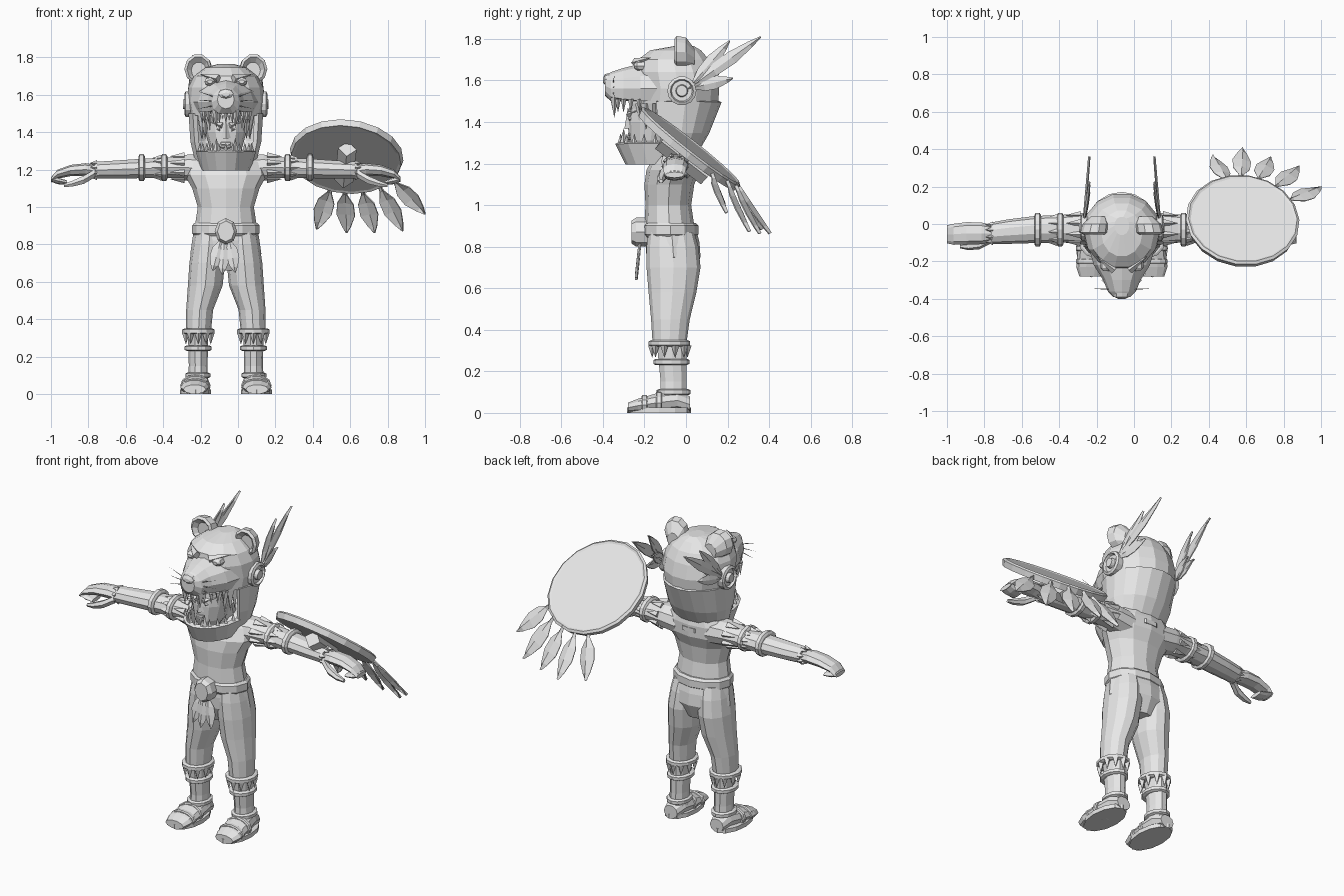
import bpy, bmesh
from math import sin, cos, radians
from mathutils import Vector

default = bpy.data.objects.get("Cube")
if default:
    bpy.data.objects.remove(default, do_unlink=True)

GREY = (0.8, 0.8, 0.8, 1)
clay = bpy.data.materials.new("plain_grey")
clay.use_nodes = True
clay.diffuse_color = GREY
shader = next(n for n in clay.node_tree.nodes if n.type == 'BSDF_PRINCIPLED')
shader.inputs["Base Color"].default_value = GREY

MIDDLE = Vector((-0.065, 0, 0))   # the figure stands beside the shield


def build(name, verts, faces, mirror=False, solid=0, location=MIDDLE):
    """Make a flat shaded object, optionally mirrored left to right or thickened."""
    mesh = bpy.data.meshes.new(name)
    mesh.from_pydata(verts, [], faces)
    bm = bmesh.new()
    bm.from_mesh(mesh)
    bmesh.ops.recalc_face_normals(bm, faces=bm.faces)
    bm.to_mesh(mesh)
    bm.free()
    mesh.materials.append(clay)
    ob = bpy.data.objects.new(name, mesh)
    ob.location = location
    bpy.context.collection.objects.link(ob)
    if solid:
        thick = ob.modifiers.new("thickness", 'SOLIDIFY')
        thick.thickness, thick.offset = solid, 0
    if mirror:
        ob.modifiers.new("both_sides", 'MIRROR').use_clip = False
    return ob


def around(axis, section, angle):
    """Point on an elliptical section: (position, centre u, centre v, radius u, radius v)."""
    t, u, v, ru, rv = section
    u, v = u + ru * cos(radians(angle)), v + rv * sin(radians(angle))
    return {'x': Vector((t, u, v)), 'y': Vector((u, t, v)), 'z': Vector((u, v, t))}[axis]


def loft(name, axis, sections, sides=12, arc=None, floor=-1, **options):
    """Bridge elliptical sections; an arc leaves the shell open."""
    start, end = arc or (0, 360)
    count = sides + 1 if arc else sides
    verts = []
    for section in sections:
        for i in range(count):
            p = around(axis, section, start + (end - start) * i / sides)
            p.z = max(p.z, floor)
            verts.append(p)
    faces = []
    for r in range(len(sections) - 1):
        for i in range(sides):
            a, b = r * count + i, r * count + (i + 1) % count
            faces.append((a, b, b + count, a + count))
    if not arc:
        last = len(verts) - count
        faces += [tuple(range(count)), tuple(range(last, last + count))]
    return build(name, verts, faces, **options)


def band(name, axis, section, width, bulge=0.012, **options):
    """Bevelled ring standing proud of a limb."""
    t, u, v, ru, rv = section
    steps = [(-0.5, 0), (-0.3, bulge), (0.3, bulge), (0.5, 0)]
    return loft(name, axis, [(t + s * width, u, v, ru + g, rv + g) for s, g in steps], **options)


def spikes(name, pairs, radius, sides=4, **options):
    """Pointed cones from each base to each tip, in one object."""
    verts, faces = [], []
    for base, tip in pairs:
        base, tip = Vector(base), Vector(tip)
        turn = (tip - base).to_track_quat('Z', 'Y')
        n = len(verts)
        for i in range(sides):
            a = radians(360 * i / sides)
            verts.append(base + turn @ Vector((radius * cos(a), radius * sin(a), 0)))
        verts.append(tip)
        faces += [(n + i, n + (i + 1) % sides, n + sides) for i in range(sides)]
        faces.append(tuple(range(n, n + sides)))
    return build(name, verts, faces, **options)


def fringe(name, axis, section, length, count, radius, arc=(0, 360), **options):
    """Row of points hanging along the axis from an elliptical edge."""
    step = (arc[1] - arc[0]) / count
    t, *rest = section
    pairs = [(around(axis, section, arc[0] + step * (i + 0.5)),
              around(axis, (t + length, *rest), arc[0] + step * (i + 0.5))) for i in range(count)]
    return spikes(name, pairs, radius, **options)


def feather(name, base, tip, width, facing, **options):
    """Leaf shaped blade with a raised spine."""
    base, tip = Vector(base), Vector(tip)
    along = tip - base
    side = along.cross(Vector(facing)).normalized()
    lift = side.cross(along).normalized() * width * 0.12
    verts, faces = [], []
    for t, w in ((0, 0.1), (0.15, 0.25), (0.35, 0.9), (0.6, 1), (0.85, 0.5), (1, 0.04)):
        p = base + along * t
        verts += [p - side * width * w / 2, p + lift, p + side * width * w / 2]
    for r in range(0, len(verts) - 3, 3):
        faces += [(r, r + 1, r + 4, r + 3), (r + 1, r + 2, r + 5, r + 4)]
    return build(name, verts, faces, solid=0.006, **options)


# Torso, hips and belt
loft("torso", 'z', [(0.84, 0, -.07, .17, .12), (0.9, 0, -.08, .165, .12), (1, 0, -.085, .15, .11),
                    (1.1, 0, -.08, .18, .12), (1.17, 0, -.06, .22, .13), (1.24, 0, -.04, .21, .11),
                    (1.28, 0, -.03, .17, .09), (1.3, 0, -.03, .1, .08)])
loft("hips", 'z', [(.66, 0, -.06, .08, .09), (.75, 0, -.06, .19, .13), (.82, 0, -.065, .18, .13),
                   (.88, 0, -.07, .17, .12)])
band("belt", 'z', (.88, 0, -.075, .168, .122), .07)
loft("buckle", 'y', [(-.18, 0, .87, .06, .07), (-.24, 0, .87, .06, .07), (-.262, 0, .87, .045, .055)], 8)
for tip_x, tip_z in ((-.07, .66), (-.02, .64), (.05, .65)):
    feather("loincloth_strip", (tip_x / 3, -.215, .84), (tip_x, -.235, tip_z), .07, (0, -1, 0))

# Legs
loft("trouser_leg", 'z', [(.32, .147, -.08, .066, .08), (.45, .14, -.075, .072, .093),
                          (.58, .11, -.065, .093, .115), (.7, .1, -.06, .095, .13),
                          (.8, .09, -.065, .09, .125), (.87, .085, -.07, .08, .11)], mirror=True)
loft("shin", 'z', [(.06, .15, -.06, .055, .07), (.15, .148, -.06, .05, .065),
                   (.34, .148, -.07, .055, .075)], 10, mirror=True)
band("knee_cuff", 'z', (.335, .147, -.08, .075, .088), .03, mirror=True)
fringe("knee_fringe", 'z', (.325, .147, -.078, .07, .085), -.06, 10, .02, mirror=True)
band("shin_cuff", 'z', (.245, .148, -.07, .06, .075), .03, mirror=True)
band("ankle_cuff", 'z', (.1, .15, -.06, .055, .07), .03, mirror=True)

# Sandals
loft("foot", 'y', [(.02, .155, .04, .045, .04), (-.04, .155, .06, .062, .05), (-.13, .16, .05, .074, .05),
                   (-.23, .167, .035, .077, .035), (-.28, .167, .025, .06, .025)], 10, floor=0, mirror=True)
loft("sole", 'z', [(0, .163, -.13, .083, .155), (.025, .163, -.13, .083, .155)], mirror=True)
for y, height in ((-.13, .052), (-.2, .042)):
    band("sandal_strap", 'y', (y, .163, height - .005, .075, height), .03, .006, floor=0, mirror=True)

# Arms with cuffs and pointed trim
loft("arm", 'x', [(.1, -.03, 1.2, .09, .08), (.2, -.025, 1.21, .085, .074), (.3, -.025, 1.21, .075, .057),
                  (.47, -.03, 1.205, .072, .054), (.6, -.04, 1.2, .066, .05), (.7, -.05, 1.197, .058, .047)],
     10, mirror=True)
for x in (.33, .45):
    band("arm_cuff", 'x', (x, -.03, 1.21, .078, .06), .035, mirror=True)
fringe("arm_fringe", 'x', (.345, -.03, 1.21, .07, .052), .05, 9, .018, mirror=True)
fringe("shoulder_trim", 'x', (.22, -.025, 1.21, .078, .066), .08, 8, .022, mirror=True)
fringe("wrist_trim", 'x', (.69, -.05, 1.197, .05, .04), .04, 8, .016, mirror=True)
loft("hand", 'x', [(.68, -.05, 1.19, .04, .033), (.75, -.05, 1.2, .058, .034), (.83, -.05, 1.195, .06, .03),
                   (.9, -.055, 1.175, .056, .024), (.935, -.055, 1.145, .048, .014)], 8, mirror=True)
loft("thumb", 'x', [(.7, -.08, 1.18, .025, .025), (.76, -.11, 1.145, .025, .025),
                    (.82, -.12, 1.125, .02, .018), (.865, -.12, 1.115, .01, .01)], 6, mirror=True)
loft("curled_fingers", 'x', [(.85, -.055, 1.13, .045, .012), (.9, -.055, 1.14, .05, .018),
                             (.93, -.055, 1.15, .048, .016)], 8, mirror=True)

# Face inside the headdress
loft("neck", 'z', [(1.22, 0, -.06, .09, .08), (1.36, 0, -.09, .085, .09)], 10)
loft("face", 'z', [(1.25, 0, -.19, .05, .06), (1.31, 0, -.17, .085, .105), (1.4, 0, -.16, .11, .12),
                   (1.5, 0, -.15, .115, .12)])
spikes("nose", [((0, -.265, 1.37), (0, -.28, 1.47))], .032)
spikes("eyebrow", [((.02, -.275, 1.435), (.085, -.235, 1.455))], .016, mirror=True)
spikes("eye", [((.03, -.268, 1.415), (.075, -.24, 1.415))], .013, mirror=True)
for z in (1.322, 1.34):
    band("lip", 'z', (z, 0, -.255, .03, .02), .016, .005, sides=8)
fringe("hair", 'z', (1.49, 0, -.13, .13, .12), -.13, 12, .025, arc=(170, 370))

# Beast head hood
loft("hood_skull", 'z', [(1.49, 0, -.04, .195, .2), (1.56, 0, -.035, .208, .2), (1.64, 0, -.05, .2, .195),
                         (1.7, 0, -.06, .17, .175), (1.745, 0, -.05, .11, .125), (1.765, 0, -.01, .04, .05)], 14)
loft("hood_muzzle", 'y', [(-.1, 0, 1.56, .185, .13), (-.22, 0, 1.56, .15, .12), (-.3, 0, 1.56, .1, .1),
                          (-.36, 0, 1.56, .075, .08), (-.39, 0, 1.575, .045, .05)], 12, floor=1.5)
loft("hood_back", 'z', [(1.23, 0, -.06, .15, .09), (1.35, 0, -.05, .18, .15), (1.5, 0, -.04, .19, .2)],
     12, arc=(-30, 210), solid=.025)
loft("hood_jaw", 'z', [(1.2, 0, -.1, .12, .18), (1.3, 0, -.1, .15, .23)], 10, arc=(165, 375), solid=.025)
loft("hood_jaw_floor", 'z', [(1.2, 0, -.1, .12, .18), (1.225, 0, -.1, .12, .18)], 10)
fringe("upper_teeth", 'z', (1.51, 0, -.19, .13, .16), -.065, 11, .014, arc=(185, 355))
spikes("upper_fang", [((.055, -.345, 1.52), (.05, -.345, 1.42))], .02, mirror=True)
fringe("lower_teeth", 'z', (1.29, 0, -.1, .14, .215), .055, 11, .016, arc=(185, 355))
spikes("lower_fang", [((.05, -.3, 1.29), (.05, -.3, 1.37))], .02, mirror=True)
loft("beast_nose", 'y', [(-.35, 0, 1.61, .045, .03), (-.39, 0, 1.605, .04, .025), (-.4, 0, 1.6, .02, .012)], 8)
loft("beast_eye", 'y', [(-.16, .085, 1.67, .03, .03), (-.235, .085, 1.67, .03, .022),
                        (-.25, .085, 1.67, .015, .01)], 8, mirror=True)
spikes("beast_brow", [((.04, -.245, 1.685), (.14, -.17, 1.71))], .024, mirror=True)
spikes("whiskers", [((.05, -.35, 1.56 + d), (.16, -.345, 1.56 + d * 2.5)) for d in (-.015, .005, .025)],
       .004, mirror=True)
loft("ear", 'y', [(-.03, .145, 1.73, .04, .045), (-.055, .148, 1.738, .06, .066), (-.045, .148, 1.738, .074, .08),
                  (0, .14, 1.735, .07, .075), (.04, .125, 1.71, .04, .045)], 10, mirror=True)

# Side discs with plumes
loft("side_disc", 'x', [(x, -.02, 1.55, r, r) for x, r in
                        ((.16, .07), (.215, .07), (.222, .056), (.208, .05), (.208, .03), (.228, .026))],
     14, mirror=True)
for y, z in ((.36, 1.81), (.21, 1.79), (.225, 1.61), (.17, 1.65)):
    feather("plume", (.2, .01, 1.56), (.17, y, z), .062, (1, 0, 0), mirror=True)

# Round shield with grip and hanging feathers
shield_place = Vector((.58, .015, 1.27))
tilt = (radians(-38), radians(6), 0)
loft("shield", 'z', [(z, 0, 0, r, r) for z, r in
                     ((-.018, .28), (-.022, .295), (.012, .305), (.022, .292), (.016, .28))],
     18, location=shield_place).rotation_euler = tilt
loft("shield_grip", 'y', [(y, 0, -.05, .05, .05) for y in (-.13, .15)], 4,
     location=shield_place).rotation_euler = tilt
for base, tip in (((.5, .22, 1.11), (.42, .36, .88)), ((.57, .24, 1.1), (.58, .4, .86)),
                  ((.66, .23, 1.1), (.73, .35, .86)), ((.75, .19, 1.12), (.88, .3, .87)),
                  ((.82, .12, 1.15), (1, .19, .96))):
    feather("shield_feather", base, tip, .1, (.2, .8, .5), location=(0, 0, 0))
